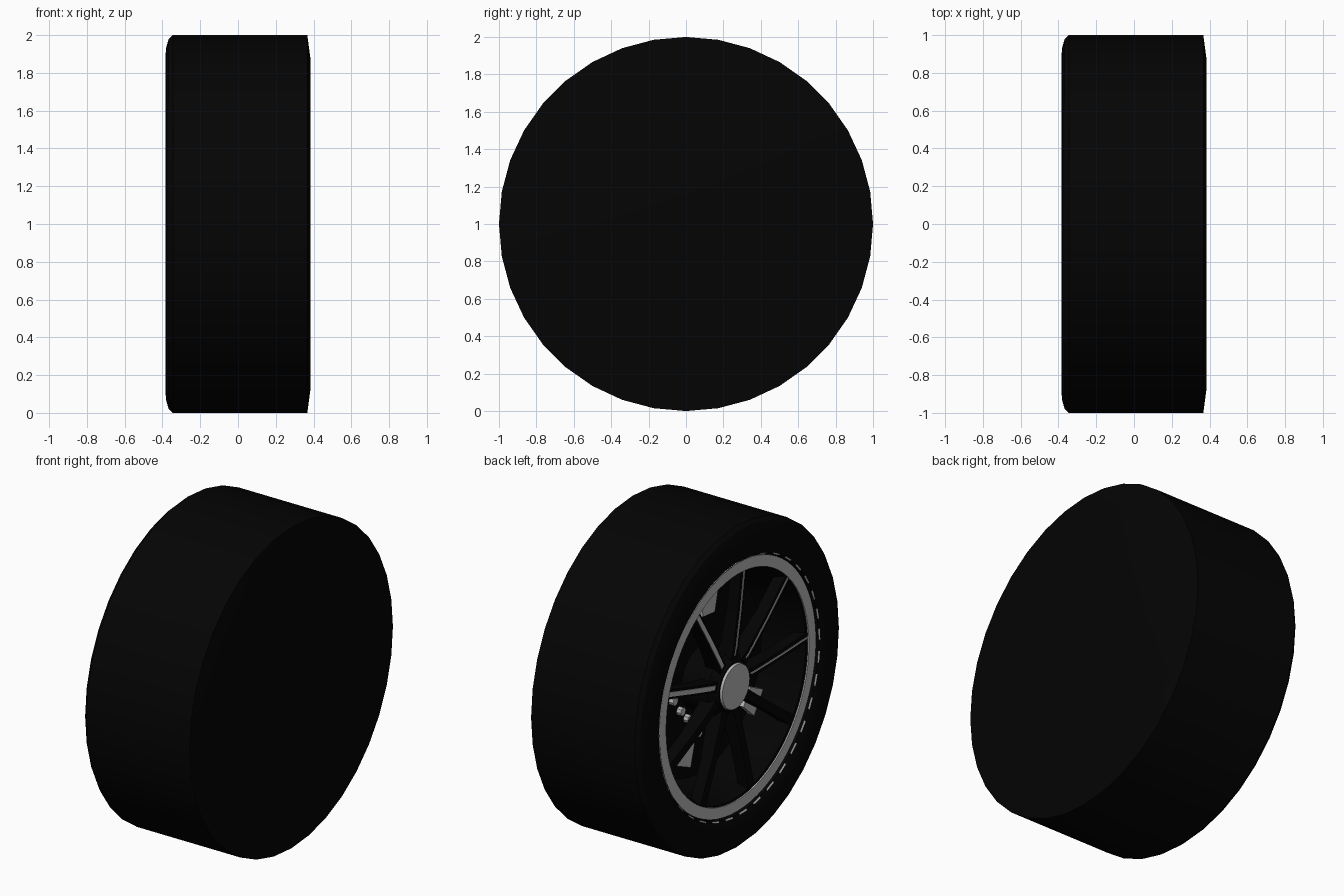
import bpy, bmesh, math
from mathutils import Vector

if "Cube" in bpy.data.objects:
    bpy.data.objects.remove(bpy.data.objects["Cube"])

SIDES = 36


def material(name, v):
    m = bpy.data.materials.new(name)
    m.diffuse_color = (v, v, v, 1)
    m.use_nodes = True
    m.node_tree.nodes["Principled BSDF"].inputs["Base Color"].default_value = m.diffuse_color
    return m


rubber = material("black rubber", 0.0012)
black = material("black metal", 0.001)
grey = material("grey metal", 0.48)


def spot(x, r, a, side=0.0):
    """Point at depth x, radius r, angle a from the top, offset sideways."""
    return Vector((x, -math.sin(a) * r - math.cos(a) * side,
                   1 + math.cos(a) * r - math.sin(a) * side))


def finish(name, bm, mats):
    bmesh.ops.recalc_face_normals(bm, faces=bm.faces)
    me = bpy.data.meshes.new(name)
    bm.to_mesh(me)
    bm.free()
    ob = bpy.data.objects.new(name, me)
    for m in mats:
        me.materials.append(m)
    bpy.context.collection.objects.link(ob)
    bpy.context.view_layer.objects.active = ob
    bpy.ops.object.select_all(action='DESELECT')
    ob.select_set(True)
    bpy.ops.object.shade_smooth_by_angle(angle=math.radians(30))
    return ob


def lathe(name, profile, mats, closed=False, sides=SIDES, centre=None):
    """Revolve (x, radius) points about the axle; radius 0 closes the disc."""
    bm = bmesh.new()
    cx = centre or Vector((0, 0, 0))
    rings = []
    for x, r in profile:
        if r == 0:
            rings.append([bm.verts.new(spot(x, 0, 0) + cx)] * sides)
        else:
            rings.append([bm.verts.new(spot(x, r, math.tau * i / sides) + cx)
                          for i in range(sides)])
    pairs = list(zip(rings, rings[1:]))
    if closed:
        pairs.append((rings[-1], rings[0]))
    for p, q in pairs:
        for i in range(sides):
            j = (i + 1) % sides
            vs = list(dict.fromkeys((p[i], p[j], q[j], q[i])))
            f = bm.faces.new(vs)
            f.material_index = (i % 2) if len(mats) > 1 else 0
    return finish(name, bm, mats)


def bar(bm, sections, a):
    """Box swept outward; sections are (radius, front x, back x, half width)."""
    rings = [[bm.verts.new(spot(x, r, a, s)) for x, s in
              ((f, -w), (f, w), (b, w), (b, -w))] for r, f, b, w in sections]
    for p, q in zip(rings, rings[1:]):
        for i in range(4):
            j = (i + 1) % 4
            bm.faces.new((p[i], p[j], q[j], q[i]))
    bm.faces.new(rings[0])
    bm.faces.new(rings[-1])


# Tyre with rounded outer shoulder and closed flat back
lathe("tyre", [(-0.34, 0.78), (-0.365, 0.79), (-0.38, 0.82), (-0.385, 0.88),
               (-0.38, 0.935), (-0.367, 0.98), (-0.345, 1.0), (0.367, 1.0),
               (0.383, 0.88), (0.383, 0)], [rubber])

# Barrel of the rim, running back to the inner wall
lathe("rim_barrel", [(-0.34, 0.785), (-0.345, 0.765), (-0.335, 0.70), (-0.28, 0.68),
                     (0.2, 0.66), (0.2, 0)], [black], sides=72)

# Bright lip and the broken trim line around it
lathe("rim_lip", [(-0.355, 0.772), (-0.355, 0.703), (-0.346, 0.703), (-0.346, 0.772)],
      [grey], closed=True, sides=72)
lathe("rim_trim_line", [(-0.366, 0.78), (-0.372, 0.79)], [black, grey], sides=72)

# Nine spokes, the upper ones with a fine bright edge line
spokes, lines = bmesh.new(), bmesh.new()
for k in range(9):
    a = math.radians(7 + 40 * k)
    bar(spokes, [(0.10, -0.31, -0.20, 0.035), (0.22, -0.325, -0.23, 0.028),
                 (0.45, -0.335, -0.26, 0.026), (0.71, -0.34, -0.27, 0.03)], a)
    if k in (0, 1, 2, 7, 8):
        w = 0.014 if k > 6 else 0.005
        bar(lines, [(0.18, -0.325, -0.318, w), (0.22, -0.329, -0.322, w),
                    (0.45, -0.339, -0.332, w), (0.71, -0.344, -0.337, w)], a)
finish("spokes", spokes, [black])
finish("spoke_lines", lines, [grey])

# Hub and its bright cap
lathe("hub", [(-0.10, 0.19), (-0.28, 0.19), (-0.31, 0.16), (-0.33, 0.15), (-0.33, 0)],
      [black])
lathe("hub_cap", [(-0.33, 0.138), (-0.345, 0.135), (-0.346, 0)], [grey])

# Brake disc behind the spokes
lathe("brake_disc", [(-0.10, 0), (-0.10, 0.6), (-0.06, 0.6), (-0.06, 0)], [black])

# Bright brake fittings and bolts on the disc
pads = bmesh.new()
for deg, r in ((6, 0.38), (124, 0.5), (204, 0.38)):
    bar(pads, [(r, -0.13, -0.09, 0.06), (r + 0.14, -0.13, -0.09, 0.08)],
        math.radians(deg))
finish("brake_fittings", pads, [grey])
for deg, r in ((238, 0.25), (262, 0.29), (188, 0.33), (215, 0.25)):
    c = spot(0, r, math.radians(deg)) - Vector((0, 0, 1))
    lathe("disc_bolt", [(-0.09, 0.026), (-0.13, 0.026), (-0.13, 0)], [grey],
          sides=8, centre=c)
